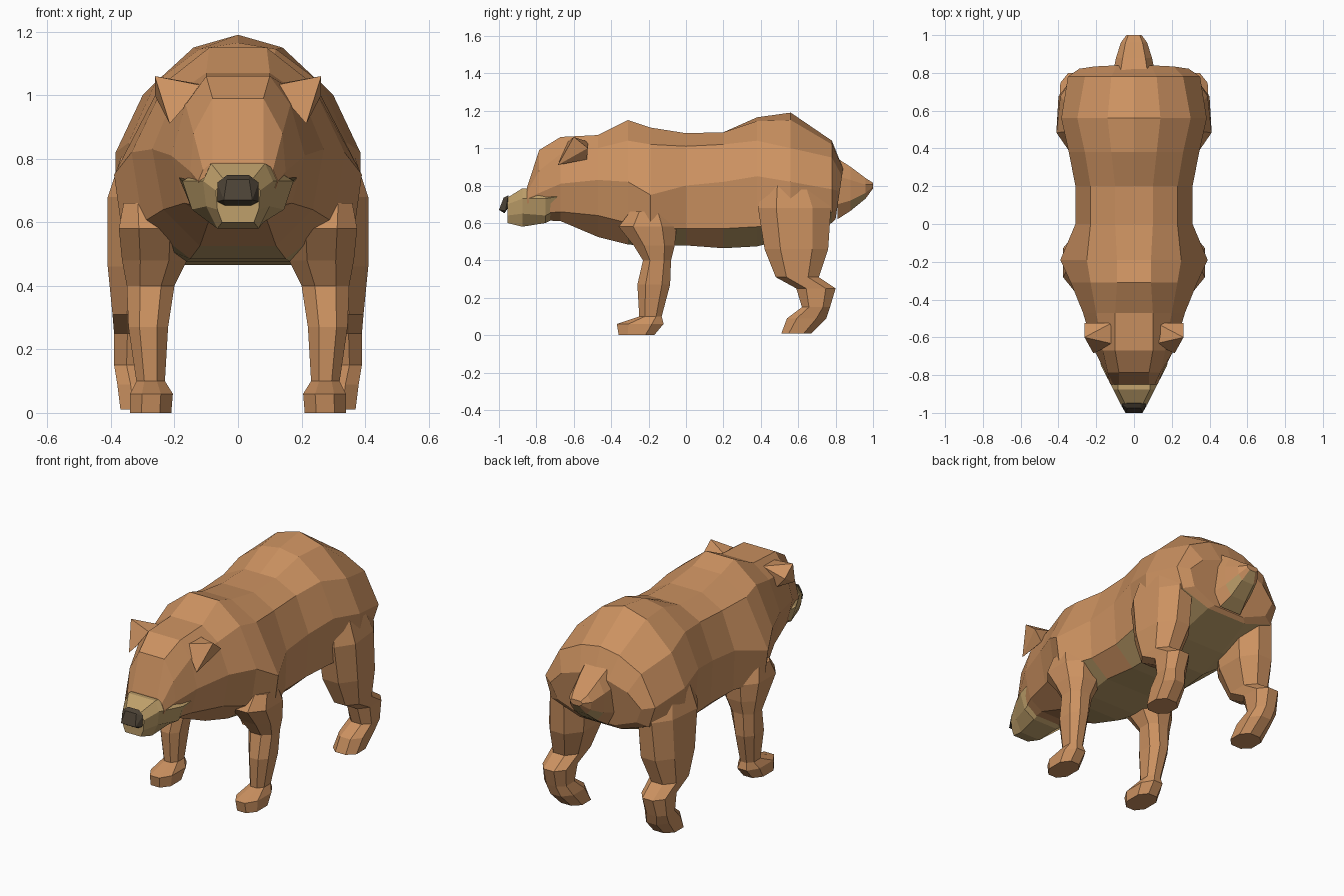
import bpy, bmesh


def material(name, rgb):
    m = bpy.data.materials.new(name)
    m.diffuse_color = (*rgb, 1)
    return m


BROWN = material("brown fur", (0.60, 0.285, 0.118))
TAN = material("tan fur", (0.52, 0.35, 0.145))
DARK = material("dark nose", (0.07, 0.053, 0.035))


def finish(name, bm, mats, mirror=False, rule=None):
    bmesh.ops.recalc_face_normals(bm, faces=bm.faces)
    bm.normal_update()
    for f in bm.faces:
        f.material_index = 1 if rule and rule(f) else 0
    me = bpy.data.meshes.new(name)
    bm.to_mesh(me)
    bm.free()
    for m in mats:
        me.materials.append(m)
    ob = bpy.data.objects.new(name, me)
    bpy.context.collection.objects.link(ob)
    if mirror:
        ob.modifiers.new("Mirror", 'MIRROR').use_mirror_merge = False
    return ob


def loft(name, rings, mats, mirror=False, rule=None):
    """Skin a list of equal-length closed rings and cap the ends."""
    bm = bmesh.new()
    vs = [[bm.verts.new(p) for p in r] for r in rings]
    n = len(vs[0])
    for a, b in zip(vs, vs[1:]):
        for i in range(n):
            j = (i + 1) % n
            bm.faces.new((a[i], a[j], b[j], b[i]))
    bm.faces.new(vs[0])
    bm.faces.new(vs[-1])
    return finish(name, bm, mats, mirror, rule)


def hull(name, pts, mat, mirror=False):
    bm = bmesh.new()
    for p in pts:
        bm.verts.new(p)
    bmesh.ops.convex_hull(bm, input=bm.verts)
    return finish(name, bm, [mat], mirror)


def section(row, lean=0.0):
    """Symmetric cross-section: y, then (half width, height) pairs from top to bottom.
    Wide tops get a raised centre point."""
    y = row[0]
    half = list(zip(row[1::2], row[2::2]))
    z0 = half[0][1]
    right = [(w, y + lean * (z - z0), z) for w, z in half]
    crown = [(0, y, z0 + max(0, row[1] - 0.10))]
    return crown + right + [(-x, yy, z) for x, yy, z in reversed(right)]


def leg_ring(z, x0, x1, y0, y1, taper=0.0):
    """Horizontal rectangle with cut corners; taper pulls the outer rear corner in."""
    cx, cy = (x1 - x0) * 0.28, (y1 - y0) * 0.25
    return [(x0 + cx, y0, z), (x1 - cx, y0, z), (x1, y0 + cy, z), (x1 - taper, y1 - cy, z),
            (x1 - cx - taper, y1, z), (x0 + cx, y1, z), (x0, y1 - cy, z), (x0, y0 + cy, z)]


# head and trunk, nose end to rump, with a tan belly
trunk = [
    (-.85, .08, .79, .11, .765, .125, .73, .10, .66, .06, .62),
    (-.785, .08, .99, .14, .88, .15, .76, .12, .65, .07, .615),
    (-.67, .10, 1.06, .165, .97, .21, .81, .17, .66, .09, .61),
    (-.47, .10, 1.07, .20, 1.0, .27, .83, .235, .64, .12, .525),
    (-.31, .09, 1.15, .23, 1.04, .335, .82, .30, .60, .15, .485),
    (-.19, .09, 1.11, .25, 1.02, .39, .75, .365, .57, .17, .475),
    (0.0, .10, 1.08, .23, 1.01, .31, .80, .30, .57, .19, .48),
    (.20, .10, 1.085, .23, 1.02, .31, .82, .295, .57, .18, .465),
    (.38, .12, 1.145, .26, 1.04, .345, .85, .32, .58, .17, .475),
    (.56, .14, 1.15, .30, 1.0, .385, .82, .385, .60, .15, .52),
    (.78, .12, 1.02, .26, .95, .35, .78, .31, .66, .13, .60),
    (.84, .09, .89, .21, .85, .29, .77, .25, .68, .10, .62),
]
loft("head_and_body", [section(r, 0.15 if r[0] > 0.8 else 0) for r in trunk],
     [BROWN, TAN],
     rule=lambda f: f.normal.z < -0.77 and f.calc_center_median().y > -0.42)

# muzzle and nose
muzzle = [
    (-.955, .045, .735, .07, .70, .065, .64, .05, .60),
    (-.875, .085, .785, .11, .73, .10, .65, .065, .58),
    (-.75, .09, .78, .175, .73, .145, .64, .08, .60),
    (-.69, .08, .76, .185, .74, .14, .67, .07, .63),
]
loft("muzzle", [section(r) for r in muzzle], [TAN])
hull("nose", [(s * x, y, z) for s in (-1, 1) for x, y, z in (
    (.035, -.95, .748), (.065, -.955, .725), (.065, -.965, .665),
    (.035, -.975, .735), (.045, -1.0, .67), (.04, -.97, .652), (.05, -.94, .70))], DARK)

# ears
hull("ears", [(.262, -.60, 1.06), (.11, -.635, 1.03), (.215, -.685, .91),
              (.262, -.525, 1.0), (.12, -.525, 1.035), (.21, -.53, .94)], BROWN, True)

# tail, tan underneath
loft("tail", [section((.81, .07, .945, .11, .85, .11, .70, .07, .62)),
              section((.88, .06, .90, .095, .83, .09, .72, .05, .665)),
              section((.96, .045, .84, .07, .805, .065, .76, .04, .73)),
              section((1.0, .03, .815, .04, .805, .035, .795, .02, .785))],
     [BROWN, TAN], rule=lambda f: f.normal.z < -0.5)

# front legs with paws
front = [(.66, .20, .36, -.30, -.10), (.58, .15, .375, -.36, -.05),
         (.48, .16, .365, -.28, -.06), (.40, .20, .35, -.23, -.08),
         (.27, .22, .345, -.26, -.085), (.10, .23, .32, -.25, -.13),
         (.06, .205, .34, -.37, -.12), (0, .21, .34, -.36, -.17)]
loft("front_legs", [leg_ring(*r) for r in front], [BROWN], True)

# hind legs with hocks and paws
hind = [(.83, .20, .36, .42, .70, .01), (.68, .17, .41, .385, .775, .02),
        (.46, .18, .41, .42, .76, .01), (.31, .23, .395, .48, .71),
        (.25, .24, .39, .59, .80), (.15, .25, .39, .62, .77),
        (.09, .23, .38, .54, .75), (.01, .22, .37, .51, .67)]
loft("hind_legs", [leg_ring(*r) for r in hind], [BROWN], True)
